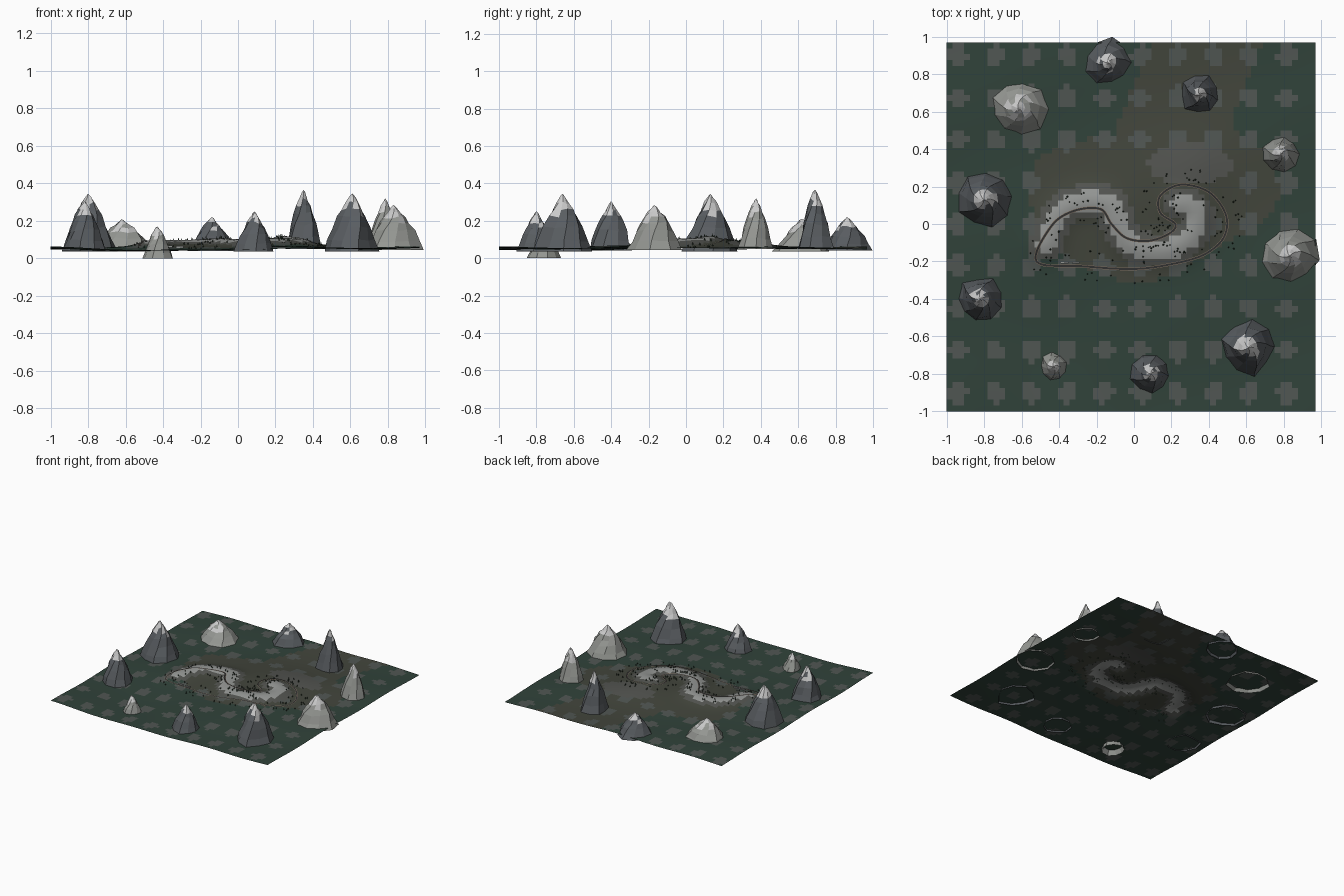
import bpy, bmesh, math, random
from mathutils import Vector

if "Cube" in bpy.data.objects:
    bpy.data.objects.remove(bpy.data.objects["Cube"])

random.seed(4)


def mat(name, r, g, b):
    m = bpy.data.materials.new(name)
    m.diffuse_color = (r, g, b, 1)
    m.use_nodes = True
    m.node_tree.nodes["Principled BSDF"].inputs["Base Color"].default_value = m.diffuse_color
    return m


GREEN = mat("grass", 0.030, 0.055, 0.042)
OLIVE = mat("dry_grass", 0.055, 0.060, 0.045)
SPOT = mat("stone_patch", 0.080, 0.092, 0.085)
EARTH = mat("earth", 0.085, 0.088, 0.080)
PALE = mat("pale_gravel", 0.30, 0.31, 0.30)
DARK_ROCK = mat("dark_rock", 0.10, 0.11, 0.12)
LIGHT_ROCK = mat("light_rock", 0.30, 0.31, 0.29)
SNOW = mat("snow", 0.68, 0.71, 0.70)
ASPHALT = mat("asphalt", 0.03, 0.03, 0.03)
KERB = mat("kerb", 0.20, 0.15, 0.11)
TREE = mat("tree", 0.02, 0.035, 0.02)


def smooth_path(pts, closed, n=8):
    # Catmull-Rom samples through the control points
    out, k = [], len(pts)
    P = [Vector(p) for p in pts]
    for i in range(k if closed else k - 1):
        if closed:
            a, b, c, d = (P[(i + j) % k] for j in (-1, 0, 1, 2))
        else:
            a, b, c, d = (P[min(max(i + j, 0), k - 1)] for j in (-1, 0, 1, 2))
        for s in range(n):
            t = s / n
            out.append(0.5 * (2 * b + (c - a) * t + (2 * a - 5 * b + 4 * c - d) * t * t
                              + (3 * b - a - 3 * c + d) * t ** 3))
    return out


RIDGE = smooth_path([(-.47, -.10), (-.40, .06), (-.28, .12), (-.14, .11), (-.08, .0), (-.02, -.10),
                     (.10, -.14), (.23, -.12), (.32, -.04), (.33, .07), (.24, .11)], False)
TRACK = smooth_path([(-.52, -.20), (-.44, -.01), (-.32, .07), (-.18, .08), (-.12, .0), (-.04, -.075),
                     (.08, -.09), (.19, -.05), (.22, .0), (.14, .06), (.14, .15), (.25, .21), (.40, .17),
                     (.49, .05), (.48, -.07), (.38, -.16), (.22, -.21), (0, -.24), (-.28, -.225)], True)


def near(path, x, y):
    return math.sqrt(min((p.x - x) ** 2 + (p.y - y) ** 2 for p in path))


def height(x, y):
    z = 0.055 + 0.004 * math.sin(9 * x + 2 * y) + 0.004 * math.sin(8 * y - 3 * x)
    z -= 0.024 * math.exp(-((x + .4) ** 2 + (y + .7) ** 2) / .1)
    z += 0.028 * math.exp(-((x - .12) ** 2 + (y - .1) ** 2) / .16)
    z += 0.016 * math.exp(-((x - .32) ** 2 + (y - .3) ** 2) / .03)
    z += 0.032 * math.exp(-(near(RIDGE, x, y) / .085) ** 2)
    return z


def make(name, bm, mats):
    me = bpy.data.meshes.new(name)
    bm.to_mesh(me)
    bm.free()
    for m in mats:
        me.materials.append(m)
    ob = bpy.data.objects.new(name, me)
    bpy.context.collection.objects.link(ob)
    return ob


# Terrain sheet, coloured per cell
N, STEP = 63, 0.03125
bm = bmesh.new()
grid = [[bm.verts.new((-1 + i * STEP, -1 + j * STEP, height(-1 + i * STEP, -1 + j * STEP)))
         for i in range(N + 1)] for j in range(N + 1)]
for j in range(N):
    for i in range(N):
        f = bm.faces.new((grid[j][i], grid[j][i + 1], grid[j + 1][i + 1], grid[j + 1][i]))
        f.smooth = True
        c = f.calc_center_median()
        d = near(RIDGE, c.x, c.y)
        spot = math.cos((c.x + .16) * math.tau / .195) + math.cos((c.y - .9) * math.tau / .225)
        mid = ((c.x - .1) / .6) ** 2 + ((c.y - .15) / .42) ** 2 + .25 * math.sin(5 * c.x + 4 * c.y)
        if d < 0.05:
            f.material_index = 4
        elif d < 0.09 or (c.x - .3) ** 2 / .05 + (c.y - .32) ** 2 / .012 < 1:
            f.material_index = 3
        elif spot > 0.9 and mid > .5:
            f.material_index = 2
        elif mid < 1 or (c.y > .1 and abs(c.x - .4 * c.y) < .3):
            f.material_index = 1
make("terrain", bm, [GREEN, OLIVE, SPOT, EARTH, PALE])

# Snow-capped mountains: x, y, radius, base z, peak z, rock
PROFILE = [(0, 1), (.2, .85), (.42, .68), (.60, .50), (.72, .38), (.84, .23), (.94, .10)]
MOUNTAINS = [(-.62, .62, .165, .035, .21, LIGHT_ROCK), (-.14, .86, .125, .04, .22, DARK_ROCK),
             (.35, .69, .10, .05, .365, DARK_ROCK), (.785, .375, .10, .05, .32, LIGHT_ROCK),
             (.83, -.17, .16, .045, .285, LIGHT_ROCK), (.61, -.66, .15, .035, .345, DARK_ROCK),
             (.09, -.80, .11, .035, .25, DARK_ROCK), (-.43, -.76, .09, 0, .17, LIGHT_ROCK),
             (-.82, -.40, .12, .04, .305, DARK_ROCK), (-.80, .13, .155, .035, .345, DARK_ROCK)]
SIDES = 9
for k, (x, y, r, z0, z1, rock) in enumerate(MOUNTAINS):
    bm = bmesh.new()
    lump = [random.uniform(.86, 1.1) for _ in range(SIDES)]
    turn = random.uniform(0, 6)
    rings = []
    for t, s in PROFILE:
        ring = []
        for i in range(SIDES):
            a = turn + math.tau * i / SIDES + 1.0 * t * t
            q = r * s * lump[i] * random.uniform(.95, 1.05)
            dz = random.uniform(-.03, .03) * (z1 - z0) if t else 0
            ring.append(bm.verts.new((x + q * math.cos(a), y + q * math.sin(a), z0 + t * (z1 - z0) + dz)))
        rings.append(ring)
    tip = bm.verts.new((x, y, z1))
    for n, (lo, hi) in enumerate(zip(rings, rings[1:])):
        for i in range(SIDES):
            j = (i + 1) % SIDES
            f = bm.faces.new((lo[i], lo[j], hi[j], hi[i]))
            f.material_index = int(n >= 5 or (n == 4 and random.random() < .7)
                                   or (n == 3 and random.random() < .25))
    for i in range(SIDES):
        bm.faces.new((rings[-1][i], rings[-1][(i + 1) % SIDES], tip)).material_index = 1
    make(f"mountain_{k + 1}", bm, [rock, SNOW])


# Closed road strip with kerbs, draped on the terrain
def strip(name, inner, outer, lift, m):
    bm = bmesh.new()
    rows, n = [], len(TRACK)
    for i, p in enumerate(TRACK):
        t = (TRACK[(i + 1) % n] - TRACK[i - 1]).normalized()
        side = Vector((-t.y, t.x))
        z = height(p.x, p.y) + lift
        rows.append([bm.verts.new((*(p + side * w), z)) for w in (inner, outer)])
    for i in range(n):
        a, b = rows[i], rows[(i + 1) % n]
        bm.faces.new((a[1], a[0], b[0], b[1]))
    make(name, bm, [m])


strip("road", -.005, .005, .003, ASPHALT)
strip("left_kerb", .005, .0075, .0035, KERB)
strip("right_kerb", -.0075, -.005, .0035, KERB)

# Tiny trees scattered beside the road
bm = bmesh.new()
count = 0
while count < 170:
    p = random.choice(TRACK)
    x, y = p.x + random.uniform(-.1, .1), p.y + random.uniform(-.1, .1)
    if not .025 < near(TRACK, x, y) < .09:
        continue
    z, h, r = height(x, y), random.uniform(.010, .016), random.uniform(.004, .006)
    tip = bm.verts.new((x, y, z + h))
    base = [bm.verts.new((x + r * math.cos(a * math.tau / 5), y + r * math.sin(a * math.tau / 5), z - .002))
            for a in range(5)]
    for a in range(5):
        bm.faces.new((base[a], base[(a + 1) % 5], tip))
    count += 1
make("trees", bm, [TREE])

# Small trackside stands on the straight
for k, x in enumerate((-.37, -.31)):
    bm = bmesh.new()
    bmesh.ops.create_cube(bm, size=1)
    for v in bm.verts:
        v.co = (x + v.co.x * .04, -.208 + v.co.y * .008, height(x, -.208) + .004 + v.co.z * .010)
    make(f"stand_{k + 1}", bm, [PALE])
